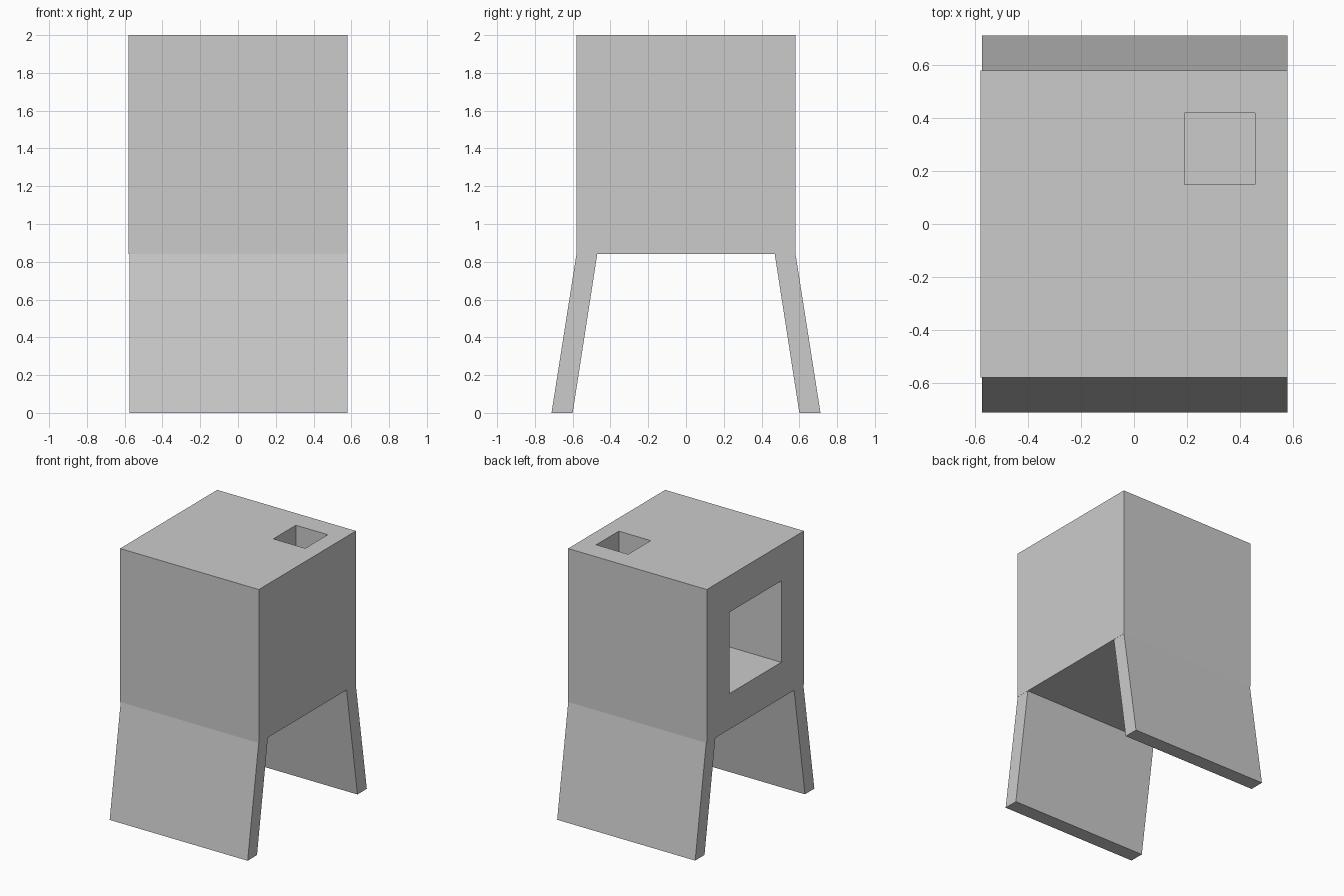
import bpy
import bmesh

if "Cube" in bpy.data.objects:
    bpy.data.objects.remove(bpy.data.objects["Cube"])


def make_object(name, bm):
    bmesh.ops.recalc_face_normals(bm, faces=bm.faces)
    mesh = bpy.data.meshes.new(name)
    bm.to_mesh(mesh)
    bm.free()
    obj = bpy.data.objects.new(name, mesh)
    bpy.context.collection.objects.link(obj)
    return obj


def box(name, lo, hi):
    bm = bmesh.new()
    bmesh.ops.create_cube(bm, size=1)
    for v in bm.verts:
        v.co = [(a + b) / 2 + c * (b - a) for a, b, c in zip(lo, hi, v.co)]
    return make_object(name, bm)


def cut(target, cutter):
    mod = target.modifiers.new(cutter.name, 'BOOLEAN')
    mod.operation = 'DIFFERENCE'
    mod.solver = 'EXACT'
    mod.object = cutter
    bpy.context.view_layer.objects.active = target
    bpy.ops.object.modifier_apply(modifier=mod.name)
    bpy.data.objects.remove(cutter)


def slanted_leg(name, side):
    # side profile in y, z swept along x
    profile = [(0.60, 0), (0.712, 0), (0.58, 0.84), (0.47, 0.84)]
    bm = bmesh.new()
    face = bm.faces.new([bm.verts.new((-0.575, side * y, z)) for y, z in profile])
    new = bmesh.ops.extrude_face_region(bm, geom=[face])['geom']
    moved = [g for g in new if isinstance(g, bmesh.types.BMVert)]
    bmesh.ops.translate(bm, verts=moved, vec=(1.154, 0, 0))
    return make_object(name, bm)


# Main body with a side window recess and a top slot
body = box("body", (-0.58, -0.58, 0.84), (0.58, 0.58, 2.0))
cut(body, box("window_cutter", (-0.7, -0.31, 1.11), (0.1, 0.31, 1.725)))
cut(body, box("top_hole_cutter", (0.19, 0.15, 1.73), (0.457, 0.42, 2.1)))

# Splayed panel legs
slanted_leg("front_leg", -1)
slanted_leg("back_leg", 1)
